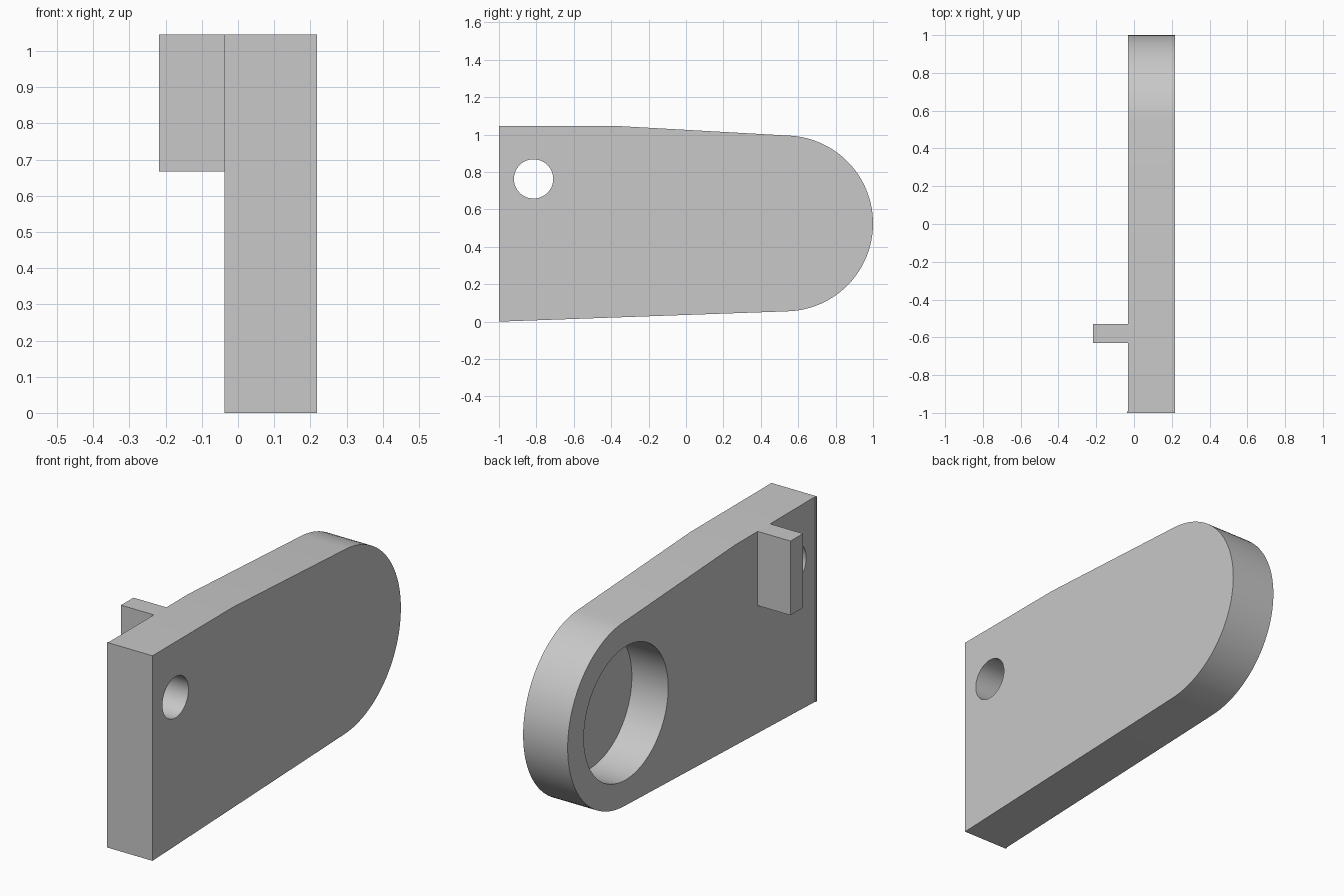
import bpy, bmesh, math

cube = bpy.data.objects.get("Cube")
if cube:
    bpy.data.objects.remove(cube, do_unlink=True)

# One plain grey for everything
grey = bpy.data.materials.new("plain_grey")
grey.use_nodes = True
grey.diffuse_color = (0.58, 0.58, 0.58, 1)
grey.node_tree.nodes["Principled BSDF"].inputs["Base Color"].default_value = (0.58, 0.58, 0.58, 1)

RIGHT, FACE = 0.218, -0.033          # plate side planes in x
END_Y, END_Z, END_R = 0.53, 0.525, 0.47


def prism(name, outline, x0, x1):
    """Extrude a (y, z) outline from x0 to x1."""
    bm = bmesh.new()
    base = bm.faces.new([bm.verts.new((x0, y, z)) for y, z in outline])
    grown = bmesh.ops.extrude_face_region(bm, geom=[base])["geom"]
    moved = [v for v in grown if isinstance(v, bmesh.types.BMVert)]
    bmesh.ops.translate(bm, verts=moved, vec=(x1 - x0, 0, 0))
    bmesh.ops.recalc_face_normals(bm, faces=bm.faces)
    mesh = bpy.data.meshes.new(name)
    bm.to_mesh(mesh)
    bm.free()
    mesh.materials.append(grey)
    obj = bpy.data.objects.new(name, mesh)
    bpy.context.collection.objects.link(obj)
    return obj


def arc(y, z, r, start, end, count):
    angles = [math.radians(start + (end - start) * i / count) for i in range(count + 1)]
    return [(y + r * math.cos(a), z + r * math.sin(a)) for a in angles]


def rect(y0, y1, z0, z1):
    return [(y0, z0), (y1, z0), (y1, z1), (y0, z1)]


def cut(target, cutter):
    mod = target.modifiers.new("cut", "BOOLEAN")
    mod.operation = "DIFFERENCE"
    mod.solver = "EXACT"
    mod.object = cutter
    bpy.context.view_layer.objects.active = target
    bpy.ops.object.modifier_apply(modifier=mod.name)
    bpy.data.objects.remove(cutter, do_unlink=True)


# Tapered plate with a rounded back end
outline = [(-1, 0)] + arc(END_Y, END_Z, END_R, -88.2, 86.9, 48) + [(-0.35, 1.045), (-1, 1.045)]
plate = prism("plate", outline, FACE, RIGHT)

# Through hole near the front, blind round pocket at the back
cut(plate, prism("hole_cutter", arc(-0.815, 0.763, 0.105, 0, 360, 48)[:-1], -0.4, 0.4))
cut(plate, prism("pocket_cutter", arc(END_Y, END_Z, 0.34, 0, 360, 64)[:-1], -0.4, FACE + 0.205))

# Small tab and fine lip on the pocket side
prism("tab", rect(-0.63, -0.53, 0.667, 1.045), -0.218, FACE)
prism("front_lip", rect(-1, -0.992, 0, 1.045), FACE - 0.004, FACE)

# Smooth the round walls, keep the edges crisp
bpy.ops.object.select_all(action="DESELECT")
plate.select_set(True)
bpy.context.view_layer.objects.active = plate
bpy.ops.object.shade_smooth_by_angle(angle=math.radians(30))
